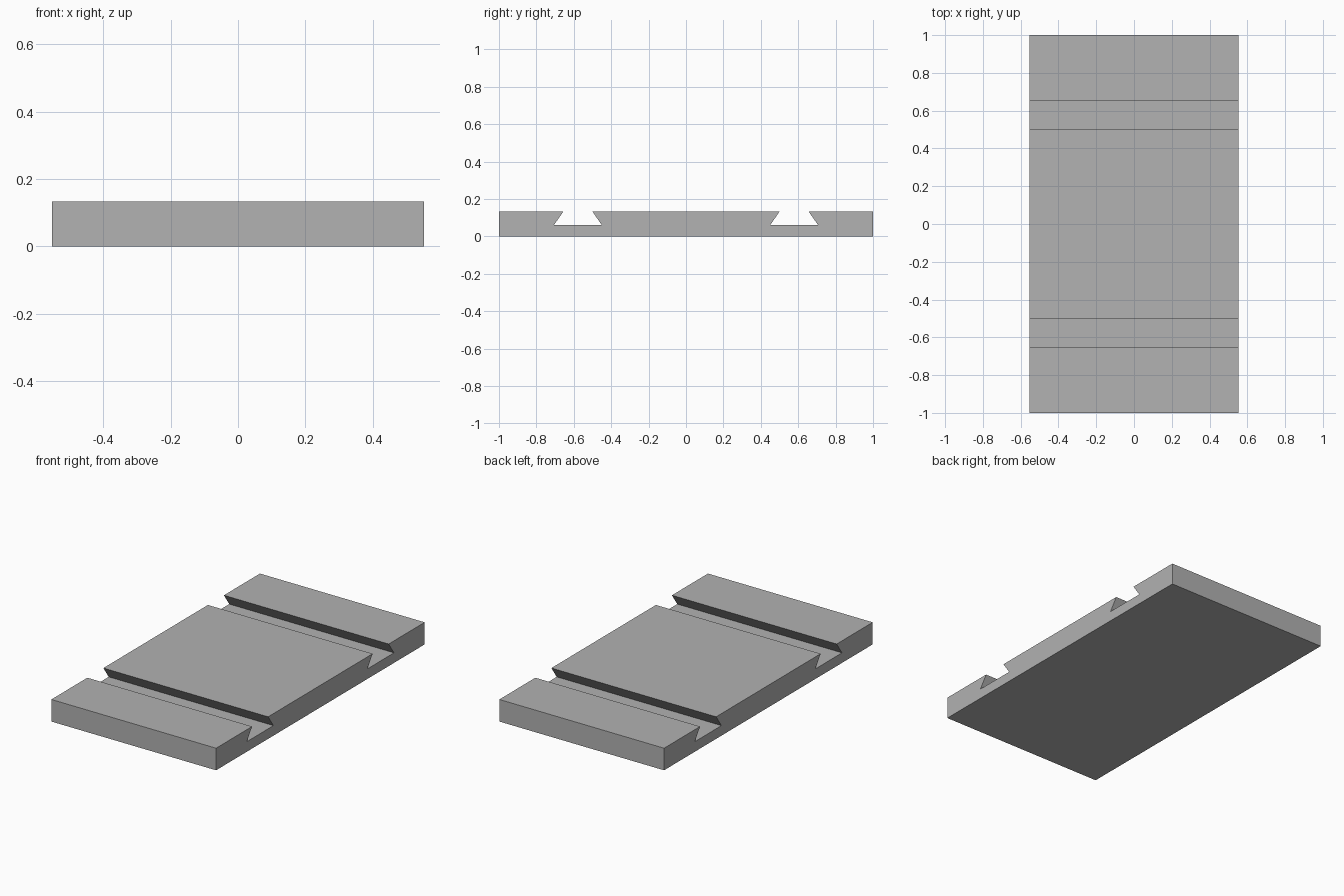
import bpy
import bmesh

cube = bpy.data.objects.get("Cube")
if cube:
    bpy.data.objects.remove(cube, do_unlink=True)

HALF_WIDTH, HALF_LENGTH, HEIGHT, SLOT_FLOOR = 0.553, 1.0, 0.134, 0.061

# Plain grey for the whole plate
grey = bpy.data.materials.new("plain_grey")
grey.use_nodes = True
colour = (0.445, 0.445, 0.445, 1.0)
grey.diffuse_color = colour
grey.node_tree.nodes["Principled BSDF"].inputs["Base Color"].default_value = colour

# Side profile: half outline with one dovetail slot, then mirrored in y
half = [(HALF_LENGTH, 0), (HALF_LENGTH, HEIGHT),
        (0.655, HEIGHT), (0.706, SLOT_FLOOR),
        (0.45, SLOT_FLOOR), (0.501, HEIGHT)]
profile = half + [(-y, z) for y, z in reversed(half)]

# Extrude the profile across the width
bm = bmesh.new()
side = bm.faces.new([bm.verts.new((-HALF_WIDTH, y, z)) for y, z in profile])
result = bmesh.ops.extrude_face_region(bm, geom=[side])
moved = [v for v in result["geom"] if isinstance(v, bmesh.types.BMVert)]
bmesh.ops.translate(bm, verts=moved, vec=(2 * HALF_WIDTH, 0, 0))
bmesh.ops.recalc_face_normals(bm, faces=bm.faces)

mesh = bpy.data.meshes.new("slotted_plate")
bm.to_mesh(mesh)
bm.free()
mesh.materials.append(grey)
plate = bpy.data.objects.new("slotted_plate", mesh)
bpy.context.collection.objects.link(plate)
